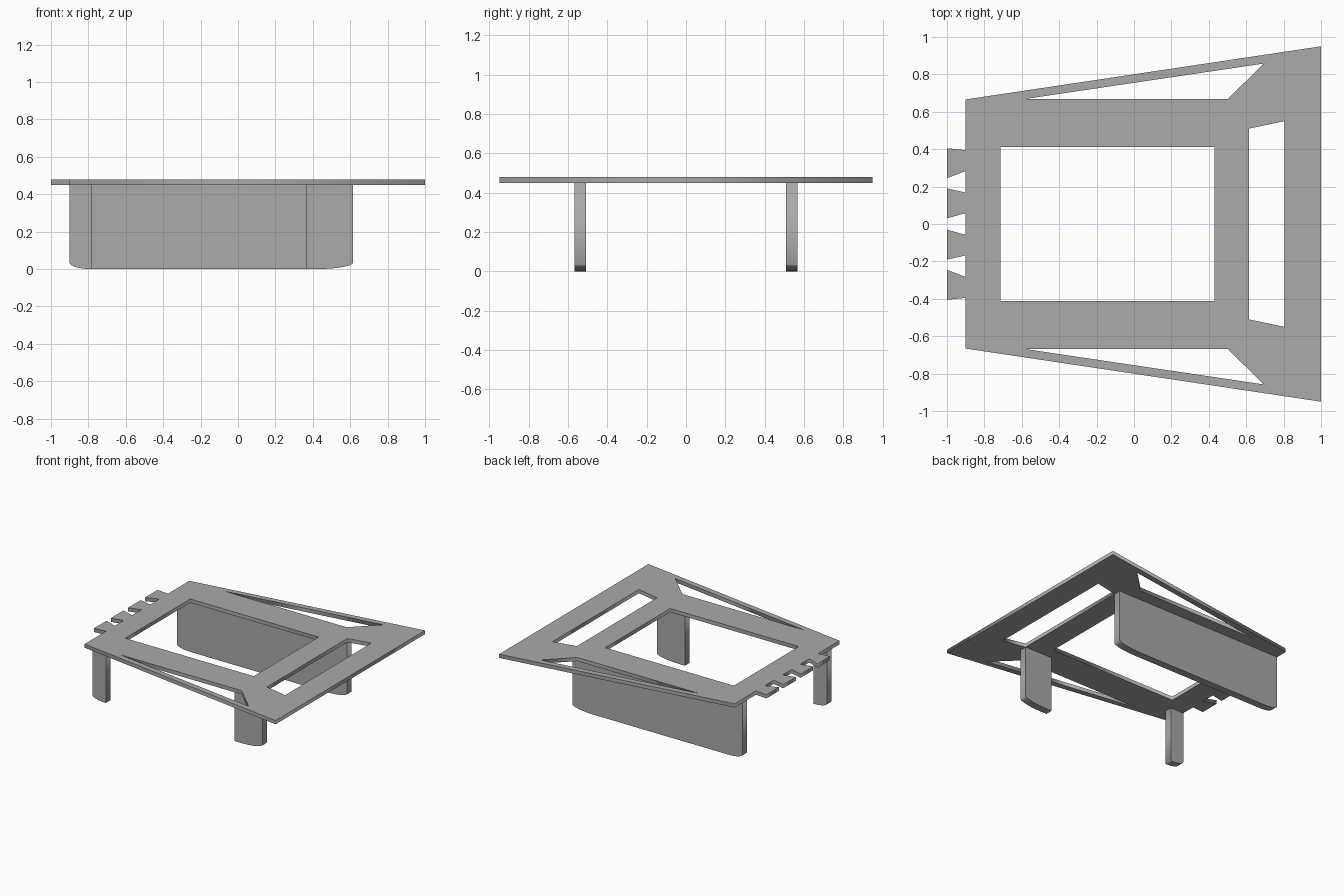
import bpy
import math

cube = bpy.data.objects.get("Cube")
if cube:
    bpy.data.objects.remove(cube, do_unlink=True)

GREY = (0.4, 0.4, 0.4, 1.0)
grey = bpy.data.materials.new("plain grey")
grey.use_nodes = True
grey.diffuse_color = GREY
grey.node_tree.nodes["Principled BSDF"].inputs["Base Color"].default_value = GREY


def slab(name, loops, thickness, location, upright=False):
    """Fill closed 2D loops (inner loops become holes) and give them thickness."""
    curve = bpy.data.curves.new(name, "CURVE")
    curve.dimensions = "2D"
    curve.fill_mode = "BOTH"
    curve.extrude = thickness / 2
    for loop in loops:
        spline = curve.splines.new("POLY")
        spline.points.add(len(loop) - 1)
        for point, (u, v) in zip(spline.points, loop):
            point.co = (u, v, 0, 1)
        spline.use_cyclic_u = True
    obj = bpy.data.objects.new(name, curve)
    bpy.context.collection.objects.link(obj)
    obj.location = location
    if upright:
        obj.rotation_euler.x = math.pi / 2
    curve.materials.append(grey)
    bpy.ops.object.select_all(action="DESELECT")
    obj.select_set(True)
    bpy.context.view_layer.objects.active = obj
    bpy.ops.object.convert(target="MESH")
    return obj


def flip(loop):
    return [(x, -y) for x, y in reversed(loop)]


# Deck: tapered frame with flared teeth along the narrow end
TOP, UNDER = 0.48, 0.45
upper_edge = [(1, 0.95), (-0.9, 0.666),
              (-0.9, 0.395), (-1, 0.405), (-1, 0.245), (-0.9, 0.283),
              (-0.9, 0.168), (-1, 0.19), (-1, 0.03), (-0.9, 0.058)]
outline = upper_edge + flip(upper_edge)
window = [(-0.715, -0.413), (0.43, -0.413), (0.43, 0.413), (-0.715, 0.413)]
slot = [(0.615, -0.51), (0.805, -0.55), (0.805, 0.55), (0.615, 0.51)]
brace_gap = [(-0.585, 0.668), (0.5, 0.668), (0.695, 0.858)]
slab("deck", [outline, window, slot, brace_gap, flip(brace_gap)],
     TOP - UNDER, (0, 0, (TOP + UNDER) / 2))


# Supports: upright boards whose outer lower corners are eased
def eased_corner(x, run, rise, steps=8):
    """Elliptical corner from the side edge at x down to the bottom."""
    angles = [math.pi / 2 * i / steps for i in range(steps + 1)]
    return [(x + run * (1 - math.cos(a)), rise * (1 - math.sin(a))) for a in angles]


LEFT, RIGHT = -0.9, 0.615
rear_corner = eased_corner(LEFT, 0.12, 0.033)
front_corner = eased_corner(RIGHT, -0.2, 0.035)
SIDE_Y, BOARD = 0.538, 0.06

slab("long_side_panel",
     [[(LEFT, UNDER)] + rear_corner + front_corner[::-1] + [(RIGHT, UNDER)]],
     BOARD, (0, SIDE_Y, 0), True)
slab("narrow_leg",
     [[(LEFT, UNDER)] + rear_corner + [(-0.78, 0), (-0.78, UNDER)]],
     BOARD, (0, -SIDE_Y, 0), True)
slab("wide_leg",
     [[(0.365, UNDER), (0.365, 0)] + front_corner[::-1] + [(RIGHT, UNDER)]],
     BOARD, (0, -SIDE_Y, 0), True)
